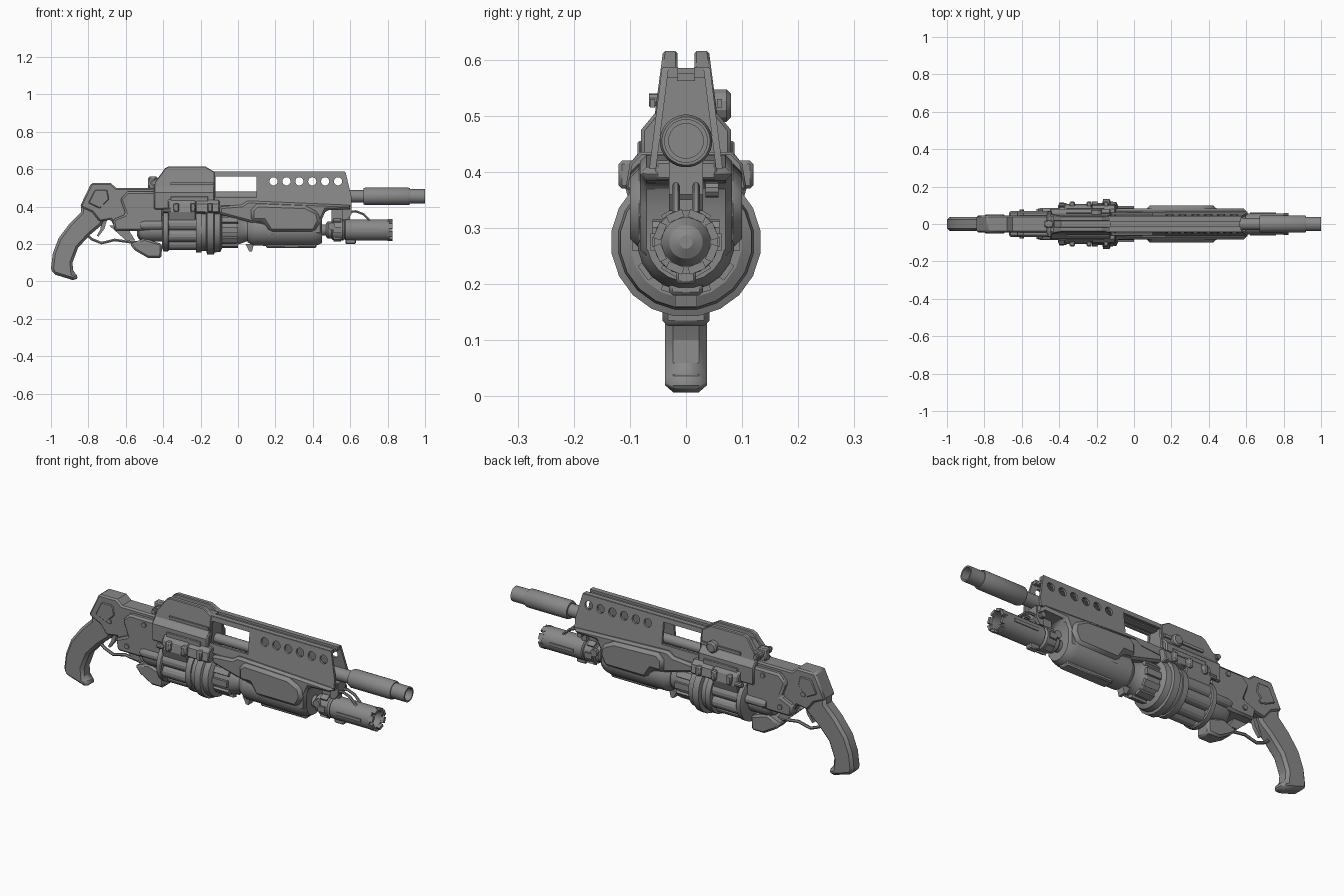
import bpy, bmesh, math
from mathutils import Matrix, Vector

if "Cube" in bpy.data.objects:
    bpy.data.objects.remove(bpy.data.objects["Cube"])

metal = bpy.data.materials.new("gunmetal grey")
metal.diffuse_color = (0.25, 0.25, 0.25, 1)
metal.use_nodes = True
metal.node_tree.nodes["Principled BSDF"].inputs["Base Color"].default_value = metal.diffuse_color
BORE = 0.275    # height of the lower launcher axis
BARREL = 0.455  # height of the upper barrel axis


def add(name, bm, bevel=0):
    bmesh.ops.recalc_face_normals(bm, faces=bm.faces)
    me = bpy.data.meshes.new(name)
    bm.to_mesh(me)
    bm.free()
    me.materials.append(metal)
    ob = bpy.data.objects.new(name, me)
    bpy.context.collection.objects.link(ob)
    if bevel:
        m = ob.modifiers.new("bevel", 'BEVEL')
        m.width, m.segments, m.limit_method = bevel, 1, 'ANGLE'
        m.angle_limit = math.radians(50)
    return ob


def extrude(name, a, b, bevel=0):
    """Solid between two matching outlines."""
    bm = bmesh.new()
    va, vb = [bm.verts.new(p) for p in a], [bm.verts.new(p) for p in b]
    bm.faces.new(va)
    bm.faces.new(vb)
    for i in range(len(va)):
        j = (i + 1) % len(va)
        bm.faces.new((va[i], va[j], vb[j], vb[i]))
    return add(name, bm, bevel)


def prism(name, pts, y0, y1, bevel=0):
    return extrude(name, [(x, y0, z) for x, z in pts], [(x, y1, z) for x, z in pts], bevel)


def section(name, half, x0, x1, bevel=0):
    pts = half + [(-y, z) for y, z in reversed(half)]
    return extrude(name, [(x0, y, z) for y, z in pts], [(x1, y, z) for y, z in pts], bevel)


def box(name, x0, x1, y0, y1, z0, z1, bevel=0):
    return prism(name, [(x0, z0), (x1, z0), (x1, z1), (x0, z1)], y0, y1, bevel)


def lathe(name, prof, z, seg=24, y=0, x=0, axis='X'):
    """Turned part: profile of (distance along axis, radius)."""
    bm = bmesh.new()
    rings = []
    for d, r in prof:
        ring = []
        for i in range(seg):
            t = 2 * math.pi * (i + 0.5) / seg
            c, s = r * math.cos(t), r * math.sin(t)
            ring.append(bm.verts.new((x + d, y + c, z + s) if axis == 'X' else (x + c, y + d, z + s)))
        rings.append(ring)
    for a, b in zip(rings, rings[1:]):
        for i in range(seg):
            j = (i + 1) % seg
            bm.faces.new((a[i], a[j], b[j], b[i]))
    bm.faces.new(rings[0])
    bm.faces.new(rings[-1])
    return add(name, bm)


def lugs(name, n, r, x0, x1, w, h):
    """Ring of blocks around the launcher axis."""
    bm = bmesh.new()
    for i in range(n):
        m = (Matrix.Translation(((x0 + x1) / 2, 0, BORE)) @ Matrix.Rotation(2 * math.pi * (i + .5) / n, 4, 'X')
             @ Matrix.Translation((0, 0, r)) @ Matrix.Diagonal((x1 - x0, w, h, 1)))
        bmesh.ops.create_cube(bm, size=1, matrix=m)
    return add(name, bm)


def curve_mesh(name, loops, cyclic, **settings):
    cu = bpy.data.curves.new(name, 'CURVE')
    for k, v in settings.items():
        setattr(cu, k, v)
    for pts in loops:
        sp = cu.splines.new('POLY')
        sp.points.add(len(pts) - 1)
        for p, co in zip(sp.points, pts):
            p.co = (*co, 1)
        sp.use_cyclic_u = cyclic
    tmp = bpy.data.objects.new("tmp", cu)
    bpy.context.collection.objects.link(tmp)
    me = bpy.data.meshes.new_from_object(tmp.evaluated_get(bpy.context.evaluated_depsgraph_get()))
    bpy.data.objects.remove(tmp)
    bm = bmesh.new()
    bm.from_mesh(me)
    bpy.data.meshes.remove(me)
    bmesh.ops.remove_doubles(bm, verts=bm.verts, dist=1e-5)
    return bm


def tube(name, pts, r):
    add(name, curve_mesh(name, [pts], False, dimensions='3D', bevel_depth=r, bevel_resolution=1, use_fill_caps=True))


# Grip and stock
prism("grip", [(-.84, .42), (-.84, .37), (-.9, .31), (-.96, .23), (-.99, .15), (-1, .07), (-.99, .04), (-.87, .003),
               (-.85, .03), (-.88, .045), (-.885, .1), (-.855, .18), (-.79, .25), (-.73, .3), (-.7, .36), (-.74, .42)],
      -.037, .037, .014)
prism("rear_receiver", [(-.845, .4), (-.785, .525), (-.68, .525), (-.65, .5), (-.44, .5), (-.42, .3), (-.66, .29),
                        (-.68, .33), (-.74, .32), (-.78, .37)], -.045, .045, .008)
prism("receiver_side_plate", [(-.63, .44), (-.59, .48), (-.4, .48), (-.4, .28), (-.54, .27), (-.66, .27), (-.67, .33),
                              (-.6, .36)], -.07, .07, .01)
prism("stock_cheek", [(-.8, .42), (-.765, .49), (-.7, .49), (-.69, .44), (-.74, .39)], -.05, .05, .004)
for s in (-1, 1):
    for x, z in ((-.72, .4), (-.5, .45), (-.6, .31)):
        lathe("receiver_pin", [(-.006, .013), (.006, .013)], z, 10, s * (.046 if x < -.7 else .072), x, 'Y')

# Trigger and guard
tube("trigger_guard", [(-.82, 0, .26), (-.78, 0, .225), (-.73, 0, .205), (-.7, 0, .212), (-.66, 0, .222),
                       (-.56, 0, .208), (-.53, 0, .21)], .008)
prism("trigger", [(-.73, .33), (-.7, .33), (-.715, .28), (-.745, .24), (-.755, .245), (-.735, .28)], -.01, .01)
prism("guard_brace", [(-.69, .3), (-.6, .3), (-.55, .22), (-.6, .22)], -.018, .018)

# Middle receiver and hump
section("middle_receiver", [(.08, .385), (.08, .475), (.055, .505), (.047, .55)], -.45, -.125, .006)
hump = [(-.445, .53), (-.39, .605), (-.37, .615), (-.175, .615), (-.125, .585), (-.125, .5), (-.445, .5)]
prism("hump_core", [(x, min(z, .585)) for x, z in hump], -.02, .02)
for s in (-1, 1):
    a = [(x, s * .015, z) for x, z in hump]
    b = [(x, s * (.041 + (.615 - z) * .13), z) for x, z in hump]
    extrude("hump_side", a, b, .004)
    box("receiver_panel", -.36, -.16, s * .078, s * .086, .4, .455, .003)
    box("receiver_rib", -.36, -.13, s * .055, s * .064, .515, .53)

# Rear sight and side knob
box("rear_sight", -.48, -.43, -.02, .02, .49, .56, .006)
lathe("sight_pin", [(-.066, .012), (-.05, .012), (-.05, .018), (.05, .018), (.05, .012), (.066, .012)], .528, 10, 0, -.45, 'Y')
lathe("side_knob", [(.04, .03), (.072, .03), (.08, .022)], .518, 12, 0, -.2, 'Y')

# Perforated barrel shroud
outline = [(-.125, .585), (.575, .585), (.607, .45), (.607, .405), (-.125, .405)]
window = [(-.12, .562), (.1, .562), (.1, .45), (-.12, .45)]
holes = [[(.19 + .069 * k + .022 * math.cos(t * math.pi / 8), .535 + .022 * math.sin(t * math.pi / 8))
          for t in range(16)] for k in range(6)]
for s in (-1, 1):
    bm = curve_mesh("shroud", [[(x, z, 0) for x, z in l] for l in [outline, window] + holes], True,
                    dimensions='2D', fill_mode='BOTH', extrude=.006)
    for v in bm.verts:
        x, z, t = v.co
        v.co = Vector((x, s * (.037 + (.585 - z) * .125 + t), z))
    add("shroud_plate", bm)
    box("shroud_top_rail", -.13, .573, s * .014, s * .041, .568, .587)
box("shroud_top_floor", -.13, .565, -.016, .016, .562, .575)
box("shroud_bottom", -.125, .6, -.055, .055, .385, .42, .005)

# Upper barrel
lathe("barrel", [(-.2, .025), (.3, .025), (.3, .033), (.67, .033), (.67, .043), (.68, .047), (.91, .047), (.92, .043),
                 (.92, .039), (1, .039), (1, .031), (.9, .031)], BARREL, 28)
prism("front_bracket", [(.56, .42), (.607, .42), (.607, .36), (.585, .33), (.56, .33)], -.03, .03)
box("bracket_post", .5, .6, -.012, .012, .32, .39)
lathe("bracket_pin", [(.035, .014), (.058, .014)], .368, 10, 0, .585, 'Y')

# Revolving drum
lathe("drum_rear_cap", [(-.54, .03), (-.53, .05), (-.5, .062), (-.4, .062)], BORE, 20)
lathe("drum_rear_plate", [(-.405, .1), (-.398, .116), (-.375, .116), (-.37, .11)], BORE)
lathe("drum_core", [(-.39, .075), (-.2, .075)], BORE)
for i in range(8):
    t = (i + .5) * math.pi / 4
    lathe("drum_chamber", [(-.375, .034), (-.21, .034)], BORE + .078 * math.sin(t), 14, .078 * math.cos(t))
lathe("drum_front_ring", [(-.225, .1), (-.225, .122), (-.195, .122), (-.195, .114), (-.17, .114), (-.165, .134),
                          (-.13, .134), (-.125, .122), (-.095, .118), (-.085, .1)], BORE, 20)
lathe("drum_neck", [(-.1, .085), (-.01, .085), (.01, .075), (.05, .06), (.08, .06)], BORE)
lugs("neck_lugs", 10, .086, -.09, 0, .032, .018)
prism("drum_lower_bracket", [(-.58, .2), (-.55, .165), (-.48, .125), (-.41, .125), (-.405, .2), (-.5, .23)],
      -.042, .042, .01)
section("drum_top_cover", [(.085, .3), (.108, .37), (.1, .415), (.08, .44)], -.375, -.225, .005)
section("drum_front_cover", [(.08, .36), (.108, .37), (.1, .415), (.08, .435)], -.225, -.1, .004)
for s in (-1, 1):
    for x in (-.33, -.24, -.15):
        box("drum_clip", x - .014, x + .014, s * .09, s * .12, .37, .42, .006)
    lathe("drum_hinge", [(-.4, .013), (-.36, .013)], .38, 10, s * .1)
    lathe("rear_side_tube", [(-.52, .018), (-.5, .024), (-.4, .024)], .3, 12, s * .062)

# Fore-end
prism("fore_end_shell", [(.02, .41), (.05, .43), (.08, .43), (.6, .408), (.6, .385), (.47, .38), (.45, .335), (.45, .25),
                         (.16, .24), (.13, .3), (.05, .32), (-.1, .36), (-.1, .4)], -.082, .082, .012)
prism("fore_end_panel", [(.07, .385), (.1, .415), (.36, .405), (.43, .37), (.44, .32), (.41, .265), (.17, .265),
                         (.135, .32), (.07, .32)], -.1, .1, .016)
lathe("fore_end_tube", [(.05, .065), (.08, .085), (.4, .087), (.43, .08), (.45, .07)], BORE, 20)
prism("fore_end_fin", [(.04, .2), (.085, .2), (.075, .16), (.06, .16)], -.02, .02)
box("fore_end_keel", .15, .42, -.03, .03, .18, .21, .006)

# Launcher muzzle
lathe("launcher_rod", [(.42, .03), (.52, .03)], BORE, 16)
lathe("launcher_collar", [(.47, .035), (.48, .045), (.5, .045), (.505, .055), (.56, .058), (.57, .05), (.59, .05)], BORE, 20)
lathe("launcher_barrel", [(.57, .05), (.575, .057), (.81, .057), (.81, .043), (.74, .043), (.765, .03), (.775, .012)], BORE)
lugs("muzzle_teeth", 8, .05, .8, .826, .03, .014)
lugs("collar_lugs", 6, .055, .51, .55, .03, .016)
for s in (-1, 1):
    box("launcher_side_rib", .62, .76, s * .05, s * .061, BORE - .008, BORE + .008)
    lathe("collar_knob", [(-.01, .02), (.01, .02)], BORE + .02, 10, s * .05, .5, 'Y')
box("launcher_clip", .575, .63, -.018, .018, .2, .23, .005)
for y in (-.018, .018):
    tube("launcher_strap", [(.58, y, .37), (.63, y, .375), (.67, y, .36), (.705, y, .325)], .007)

# Smooth turned surfaces while keeping hard edges
for ob in bpy.context.collection.objects:
    ob.select_set(True)
    bpy.context.view_layer.objects.active = ob
bpy.ops.object.shade_smooth_by_angle(angle=math.radians(25))
